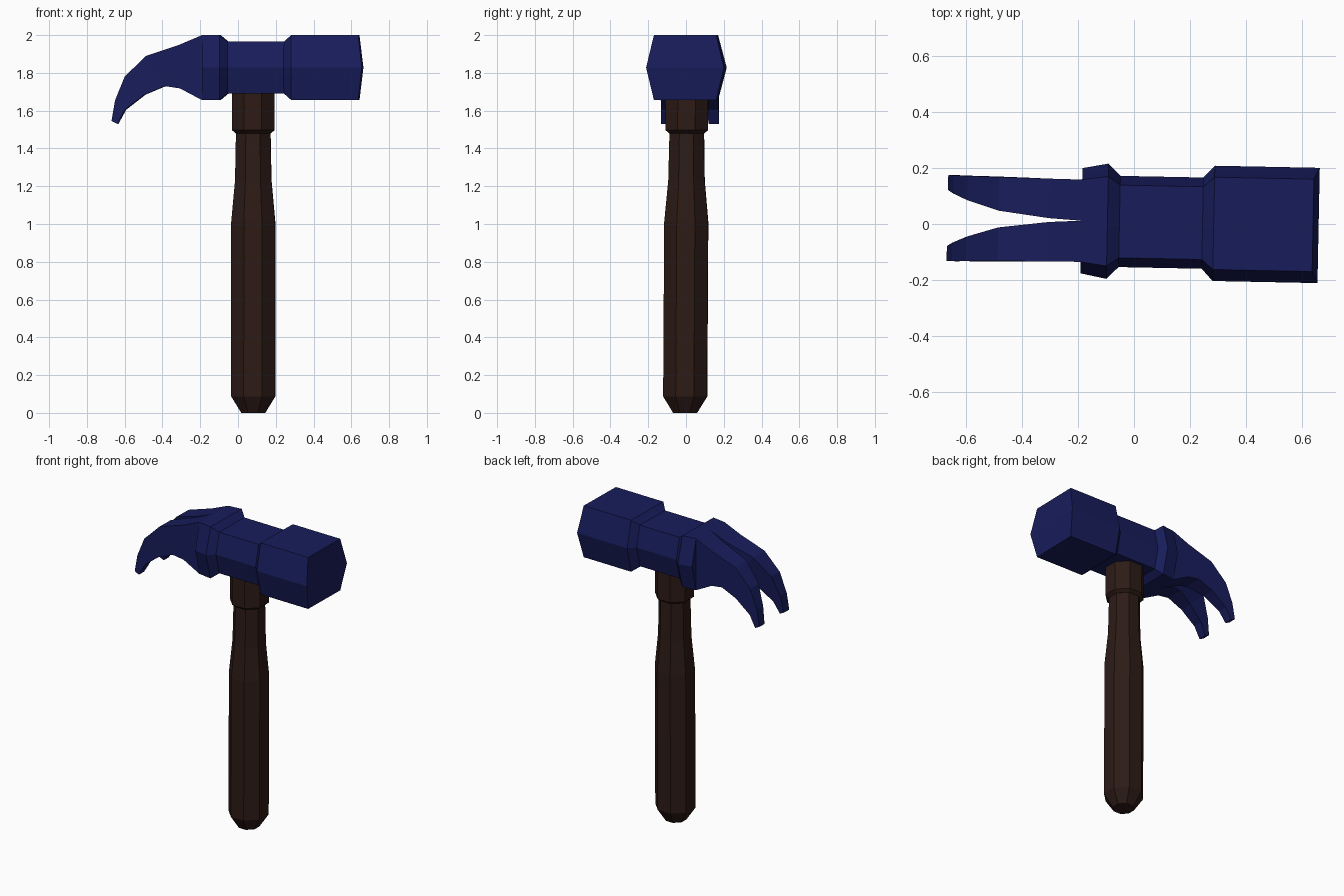
import bpy, bmesh, math
from mathutils import Matrix

if "Cube" in bpy.data.objects:
    bpy.data.objects.remove(bpy.data.objects["Cube"])


def material(name, color):
    m = bpy.data.materials.new(name)
    m.diffuse_color = color
    m.use_nodes = True
    m.node_tree.nodes["Principled BSDF"].inputs["Base Color"].default_value = m.diffuse_color
    return m


steel = material("blue_steel", (0.009, 0.012, 0.105, 1))
wood = material("dark_wood", (0.026, 0.011, 0.008, 1))
# the whole tool is turned very slightly about the vertical axis
TURN = Matrix.Translation((0, 0.008, 0)) @ Matrix.Rotation(math.radians(-1.15), 4, 'Z')


def loft(name, rings, mat, matrix):
    """Skin a list of equal-length rings and cap both ends."""
    bm = bmesh.new()
    vr = [[bm.verts.new(p) for p in ring] for ring in rings]
    n = len(vr[0])
    for a, b in zip(vr, vr[1:]):
        for i in range(n):
            j = (i + 1) % n
            bm.faces.new((a[i], a[j], b[j], b[i]))
    for ring in (vr[0], vr[-1]):
        if n == 6:  # hexagon ends are creased across the middle
            bm.faces.new(ring[:4])
            bm.faces.new(ring[3:] + ring[:1])
        else:
            bm.faces.new(ring)
    bmesh.ops.recalc_face_normals(bm, faces=bm.faces)
    me = bpy.data.meshes.new(name)
    bm.to_mesh(me)
    bm.free()
    me.materials.append(mat)
    ob = bpy.data.objects.new(name, me)
    ob.matrix_world = matrix
    bpy.context.collection.objects.link(ob)
    return ob


def hexagon(x, mid, flat, half_h, bulge=0.0):
    z = 1.828
    return [(x + bulge, -mid, z), (x, -flat, z + half_h), (x, flat, z + half_h),
            (x + bulge, mid, z), (x, flat, z - half_h), (x, -flat, z - half_h)]


# Hammer head: collar, neck and striking block
head = [(-0.188, 0.188, 0.147, 0.172), (-0.095, 0.206, 0.160, 0.172),
        (-0.052, 0.163, 0.130, 0.137), (0.245, 0.163, 0.130, 0.137),
        (0.285, 0.206, 0.165, 0.172), (0.640, 0.206, 0.165, 0.172, 0.02)]
loft("hammer_head", [hexagon(*s) for s in head], steel, TURN)

# Claw prongs: top x, top z, bottom x, bottom z, inner y, outer y
claw = [(-0.188, 2.0, -0.188, 1.656, 0.0, 0.147),
        (-0.305, 1.95, -0.305, 1.718, 0.007, 0.148),
        (-0.485, 1.89, -0.385, 1.73, 0.030, 0.150),
        (-0.597, 1.78, -0.492, 1.685, 0.065, 0.152),
        (-0.648, 1.655, -0.595, 1.605, 0.088, 0.153),
        (-0.667, 1.545, -0.636, 1.53, 0.100, 0.154)]
for side, label in ((1, "back"), (-1, "front")):
    rings = [[(tx, side * i, tz), (tx, side * o, tz), (bx, side * o, bz), (bx, side * i, bz)]
             for tx, tz, bx, bz, i, o in claw]
    loft("claw_prong_" + label, rings, steel, TURN)


def octagon(z, apothem):
    r = apothem / math.cos(math.pi / 8)
    cy = -0.011 + 0.006 * z
    return [(0.081 + r * math.cos((k + 0.5) * math.pi / 4),
             cy + r * math.sin((k + 0.5) * math.pi / 4), z) for k in range(8)]


# Handle grip and the socket under the head
grip = [(0, 0.063), (0.087, 0.116), (1.01, 0.116), (1.23, 0.096), (1.49, 0.091)]
loft("handle", [octagon(*s) for s in grip], wood, TURN)
socket = [(1.48, 0.092), (1.497, 0.112), (1.70, 0.112)]
loft("handle_socket", [octagon(*s) for s in socket], wood, TURN)
